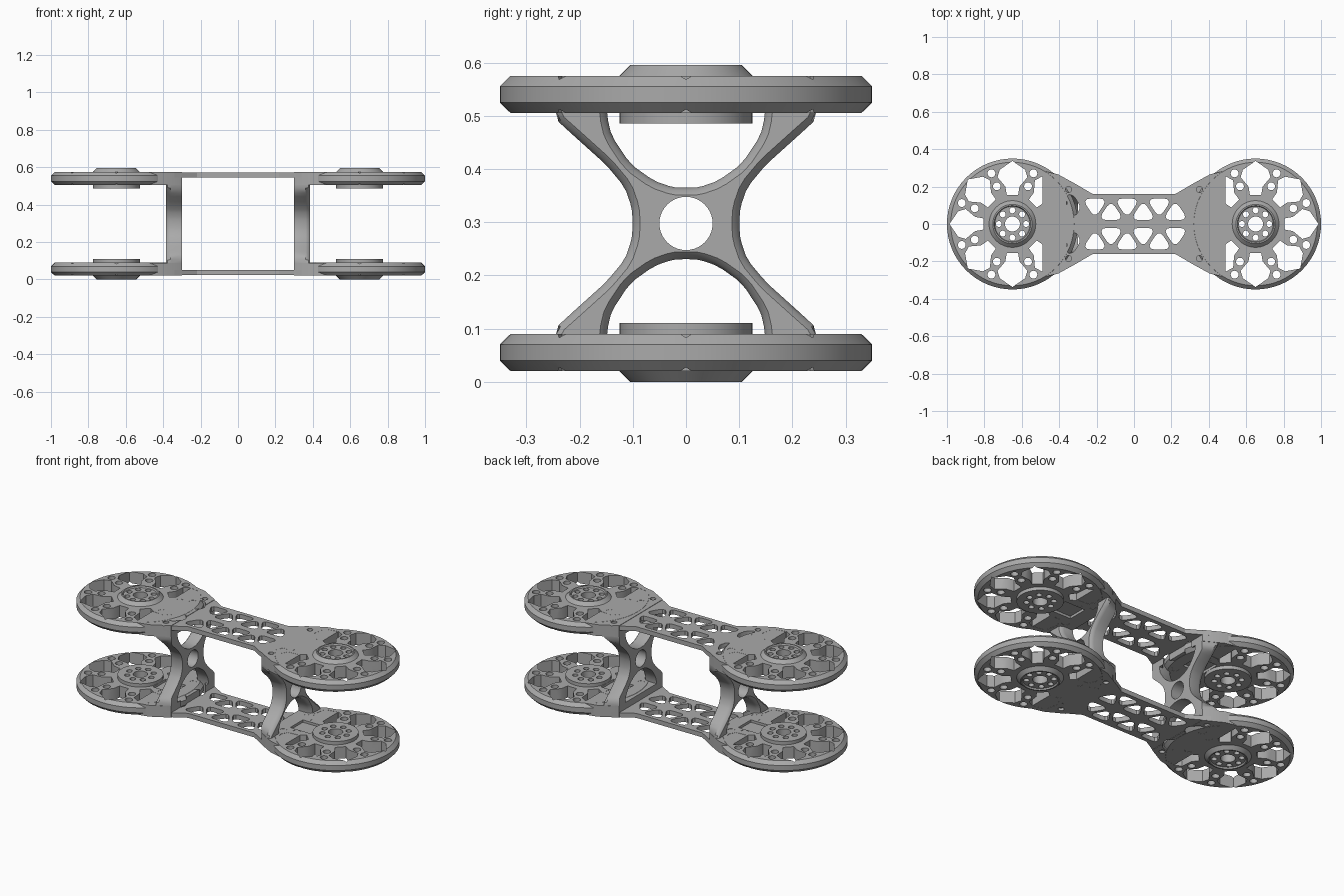
import bpy, bmesh
from math import sin, cos, pi, radians

MID = 0.2975      # height of the mirror plane; parts are built relative to it
HUB_X = 0.65

cube = bpy.data.objects.get("Cube")
if cube:
    bpy.data.objects.remove(cube)

grey = bpy.data.materials.new("machined_grey")
grey.use_nodes = True
colour = (0.4, 0.4, 0.4, 1)
grey.diffuse_color = colour
grey.node_tree.nodes["Principled BSDF"].inputs["Base Color"].default_value = colour


def prism(bm, pts, lo, hi, along_x=False):
    """Extrude a 2D outline along z (or x); returns the cap at hi."""
    place = (lambda p, h: (h, p[0], p[1])) if along_x else (lambda p, h: (p[0], p[1], h))
    a = [bm.verts.new(place(p, lo)) for p in pts]
    b = [bm.verts.new(place(p, hi)) for p in pts]
    bm.faces.new(a[::-1])
    cap = bm.faces.new(b)
    for i in range(len(pts)):
        j = (i + 1) % len(pts)
        bm.faces.new((a[i], a[j], b[j], b[i]))
    return cap


def lathe(bm, profile, cx, n=64):
    """Revolve (radius, z) points about a vertical axis."""
    rings = [[bm.verts.new((cx + r * cos(2 * pi * i / n), r * sin(2 * pi * i / n), z))
              for i in range(n)] for r, z in profile]
    bm.faces.new(rings[0][::-1])
    bm.faces.new(rings[-1])
    for a, b in zip(rings, rings[1:]):
        for i in range(n):
            j = (i + 1) % n
            bm.faces.new((a[i], a[j], b[j], b[i]))


def circle(cx, cy, r, n=20):
    return [(cx + r * cos(2 * pi * i / n), cy + r * sin(2 * pi * i / n)) for i in range(n)]


def rounded(pts, times=2):
    """Soften the corners of an outline by corner cutting."""
    for _ in range(times):
        out = []
        for p, q in zip(pts, pts[1:] + pts[:1]):
            for t in (0.2, 0.8):
                out.append((p[0] + (q[0] - p[0]) * t, p[1] + (q[1] - p[1]) * t))
        pts = out
    return pts


def polar(s, angle, r, off=0.0):
    """Point at radius r and sideways offset from a hub centre on side s."""
    a = radians(angle)
    return (s * (HUB_X + r * cos(a) - off * sin(a)), r * sin(a) + off * cos(a))


def make(name, bm):
    bmesh.ops.recalc_face_normals(bm, faces=bm.faces[:])
    mesh = bpy.data.meshes.new(name)
    bm.to_mesh(mesh)
    bm.free()
    mesh.materials.append(grey)
    obj = bpy.data.objects.new(name, mesh)
    obj.location.z = MID
    bpy.context.collection.objects.link(obj)
    return obj


def finish(obj, cutters=(), mirror=True):
    """Cut, mirror top to bottom, bake the modifiers and shade."""
    for c in cutters:
        mod = obj.modifiers.new("cut", 'BOOLEAN')
        mod.operation, mod.solver, mod.object = 'DIFFERENCE', 'EXACT', c
    if mirror:
        mod = obj.modifiers.new("mirror", 'MIRROR')
        mod.use_axis = (False, False, True)
        mod.use_mirror_merge = False
    bpy.ops.object.select_all(action='DESELECT')
    obj.select_set(True)
    bpy.context.view_layer.objects.active = obj
    bpy.ops.object.convert(target='MESH')
    bpy.ops.object.shade_smooth_by_angle(angle=radians(30))


# Cutter: disc windows, lightening holes, hub bores
bm = bmesh.new()
window = [(0.155, 0.03), (0.2, 0.038), (0.25, 0.08), (0.29, 0.068), (0.337, 0)]
window += [(r, -w) for r, w in window[-2::-1]]
for s in (1, -1):
    for k in range(8):
        if k != 4:
            prism(bm, [polar(s, 45 * k, r, w) for r, w in window], 0.1, 0.35)
        for r in (0.218, 0.293):
            prism(bm, circle(*polar(s, 45 * k + 22.5, r), 0.021), 0.1, 0.35)
        prism(bm, circle(*polar(s, 45 * k, 0.073), 0.016, 14), 0.1, 0.35)
    prism(bm, circle(s * HUB_X, 0, 0.04, 28), 0.1, 0.35)
disc_cut = make("disc_cutter", bm)

# Cutter: cable grooves on the inner faces
bm = bmesh.new()
for s in (1, -1):
    prism(bm, [(s * 0.39, -0.06), (s * 0.525, -0.06), (s * 0.525, 0.06), (s * 0.39, 0.06)], 0.15, 0.222)
groove_cut = make("groove_cutter", bm)

# Cutter: triangular truss windows, end windows and screw pockets
bm = bmesh.new()
pitch = 0.086
for side in (1, -1):
    for k in range(6):
        x = -0.295 + pitch * k
        base, tip = (0.012, 0.145) if k % 2 else (0.145, 0.012)
        tri = [(x, base), (x + 2 * pitch, base), (x + pitch, tip)]
        mx, my = x + pitch, (2 * base + tip) / 3
        tri = [(mx + (px - mx) * 0.8, side * (my + (py - my) * 0.8)) for px, py in tri]
        prism(bm, rounded(tri), 0.1, 0.35)
    left = [(-0.36, 0.045), (-0.31, 0.045), (-0.285, 0.09), (-0.32, 0.15), (-0.36, 0.16)]
    prism(bm, rounded([(x, side * y) for x, y in left]), 0.1, 0.35)
    for s in (1, -1):
        prism(bm, circle(s * 0.35, side * 0.185, 0.016), 0.262, 0.35)
prism(bm, rounded([(0.325, -0.085), (0.365, -0.085), (0.365, 0.085), (0.325, 0.085)]), 0.1, 0.35)
truss_cut = make("truss_cutter", bm)

# Chamfered end discs
bm = bmesh.new()
for s in (1, -1):
    lathe(bm, [(0.33, 0.2075), (0.35, 0.2275), (0.35, 0.2575), (0.33, 0.2775)], s * HUB_X)
finish(make("end_discs", bm), (disc_cut, groove_cut))

# Hubs with tapered outer rim and recessed face
bm = bmesh.new()
for s in (1, -1):
    lathe(bm, [(0.125, 0.1875), (0.125, 0.2775), (0.105, 0.2975), (0.098, 0.2975), (0.094, 0.289)],
          s * HUB_X, 48)
finish(make("hubs", bm), (disc_cut,))

# Solid necks joining the discs to the bridge
bm = bmesh.new()
half = [(0.3, 0.207), (0.405, 0.265), (0.49, 0.285)]
for s in (1, -1):
    prism(bm, [(s * x, y) for x, y in half] + [(s * x, -y) for x, y in half[::-1]], 0.2085, 0.2768)
finish(make("necks", bm), (groove_cut, truss_cut))

# Thin truss bridge
bm = bmesh.new()
edge = [(-0.34, 0.23), (-0.22, 0.16), (0.22, 0.16), (0.34, 0.23)]
prism(bm, edge + [(x, -y) for x, y in edge[::-1]], 0.2475, 0.2745)
finish(make("bridge_plates", bm), (truss_cut,))

# X-shaped uprights with a round central hole
quarter = [(0.10, 0), (0.102, 0.03), (0.115, 0.068), (0.15, 0.11), (0.20, 0.155), (0.25, 0.2),
           (0.25, 0.25), (0.15, 0.25), (0.148, 0.2), (0.14, 0.165), (0.105, 0.112), (0.06, 0.08),
           (0.025, 0.068), (0, 0.067)]
outline = (quarter + [(-y, z) for y, z in quarter[-2::-1]]
           + [(-y, -z) for y, z in quarter[1:]] + [(y, -z) for y, z in quarter[-2:0:-1]])
bm = bmesh.new()
hole = bmesh.new()
for s in (1, -1):
    cap = prism(bm, rounded(outline, 1), s * 0.3, s * 0.362, True)
    prism(hole, circle(0, 0, 0.05, 40), s * 0.25, s * 0.45, True)
    bmesh.ops.recalc_face_normals(bm, faces=bm.faces[:])
    for thickness, depth in ((0.005, 0.014), (0.009, 0.009)):
        bmesh.ops.inset_region(bm, faces=[cap], thickness=thickness, depth=depth)
# keep the upright ends inside the neck outline
for v in bm.verts:
    limit = 0.16 + (abs(v.co.x) - 0.22) * 0.56
    v.co.y = max(-limit, min(limit, v.co.y))
hole_cut = make("hole_cutter", hole)
finish(make("uprights", bm), (hole_cut,), mirror=False)

for cutter in (disc_cut, groove_cut, truss_cut, hole_cut):
    bpy.data.objects.remove(cutter)
